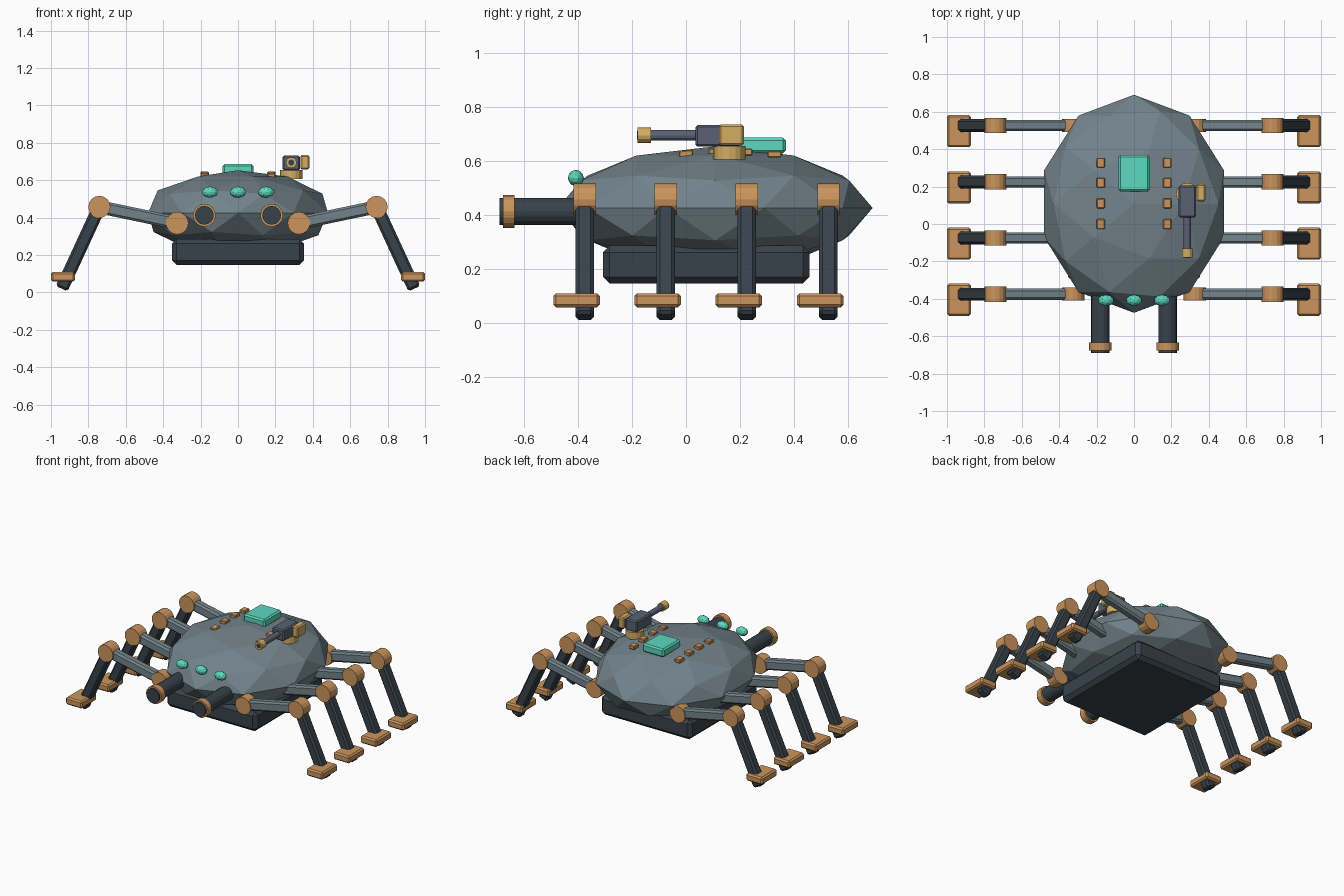
import bpy
from math import pi, atan2, hypot
from mathutils import Vector

if "Cube" in bpy.data.objects:
    bpy.data.objects.remove(bpy.data.objects["Cube"])


def mat(name, rgb):
    m = bpy.data.materials.new(name)
    m.diffuse_color = (*rgb, 1)
    m.use_nodes = True
    m.node_tree.nodes["Principled BSDF"].inputs["Base Color"].default_value = m.diffuse_color
    return m


STEEL = mat("steel", (0.17, 0.23, 0.26))
DARK = mat("dark_steel", (0.04, 0.055, 0.07))
COPPER = mat("copper", (0.60, 0.30, 0.11))
TEAL = mat("teal_glow", (0.11, 0.69, 0.52))
BRASS = mat("brass", (0.65, 0.42, 0.13))
GUN = mat("gun_grey", (0.10, 0.12, 0.17))


def finish(name, m, bevel=0):
    o = bpy.context.object
    o.name = name
    o.data.materials.append(m)
    if bevel:
        b = o.modifiers.new("bevel", 'BEVEL')
        b.width = bevel
        b.segments = 1
    return o


def box(name, loc, size, m, bevel=0.008, rot=(0, 0, 0)):
    bpy.ops.mesh.primitive_cube_add(size=1, location=loc, rotation=rot)
    o = bpy.context.object
    for v in o.data.vertices:
        v.co *= Vector(size)[:] and 1
        v.co = Vector(a * b for a, b in zip(v.co, size))
    return finish(name, m, bevel)


def cyl(name, loc, r, depth, m, along_y=True, bevel=0, sides=16):
    bpy.ops.mesh.primitive_cylinder_add(vertices=sides, radius=r, depth=depth, location=loc,
                                        rotation=(pi / 2 if along_y else 0, 0, 0))
    return finish(name, m, bevel)


def ico(name, loc, radii, m):
    bpy.ops.mesh.primitive_ico_sphere_add(subdivisions=2, radius=1, location=loc)
    bpy.context.object.scale = radii
    return finish(name, m)


def beam(name, p, q, y, width, thick, m):
    # bevelled bar between two (x, z) points
    dx, dz = q[0] - p[0], q[1] - p[1]
    return box(name, ((p[0] + q[0]) / 2, y, (p[1] + q[1]) / 2), (hypot(dx, dz), width, thick),
               m, 0.012, (0, -atan2(dz, dx), 0))


# faceted hull and belly pan
ico("hull", (0, 0.108, 0.425), (0.505, 0.583, 0.228), STEEL)
box("belly_pan", (0, 0.075, 0.215), (0.705, 0.765, 0.14), DARK, 0.025)

# eight legs
for s, side in ((-1, "left"), (1, "right")):
    for i, y in enumerate((-0.375, -0.075, 0.225, 0.527)):
        tag = f"{side}_{i + 1}"
        hip, knee, tip = (s * 0.325, 0.37), (s * 0.741, 0.457), (s * 0.943, 0.02)
        cyl("hip_" + tag, (hip[0], y, hip[1]), 0.06, 0.07, COPPER)
        beam("upper_leg_" + tag, hip, knee, y, 0.06, 0.07, STEEL)
        cyl("knee_" + tag, (knee[0], y, knee[1]), 0.059, 0.082, COPPER)
        beam("lower_leg_" + tag, knee, tip, y, 0.068, 0.07, DARK)
        box("foot_" + tag, (s * 0.936, y - 0.03, 0.083), (0.127, 0.172, 0.052), COPPER, 0.01)

    # front barrels with copper bands
    cyl("front_barrel_" + side, (s * 0.18, -0.475, 0.412), 0.05, 0.43, DARK)
    cyl("barrel_band_" + side, (s * 0.18, -0.656, 0.412), 0.061, 0.043, COPPER)

    # rivets along the back
    for i, (y, z, tilt) in enumerate(((0, 0.626, 0.1), (0.11, 0.633, 0),
                                      (0.22, 0.632, 0), (0.327, 0.624, 0))):
        box(f"rivet_{side}_{i + 1}", (s * 0.178, y, z), (0.044, 0.052, 0.025),
            COPPER, 0.004, (tilt, 0, 0))

# eyes and glowing back panel
for i in range(3):
    ico(f"eye_{i + 1}", ((i - 1) * 0.15, -0.408, 0.536), (0.043, 0.03, 0.03), TEAL)
box("back_panel", (0, 0.272, 0.656), (0.166, 0.195, 0.058), TEAL, 0.01)

# small roof gun
cyl("gun_base", (0.285, 0.16, 0.63), 0.06, 0.05, BRASS, along_y=False)
box("gun_body", (0.285, 0.12, 0.692), (0.092, 0.17, 0.08), GUN)
box("gun_ammo_box", (0.357, 0.168, 0.695), (0.048, 0.093, 0.078), BRASS)
cyl("gun_barrel", (0.285, -0.045, 0.694), 0.02, 0.19, GUN, sides=12)
cyl("gun_muzzle", (0.285, -0.155, 0.694), 0.029, 0.05, BRASS, sides=12)
cyl("gun_bore", (0.285, -0.156, 0.694), 0.016, 0.051, DARK, sides=12)
